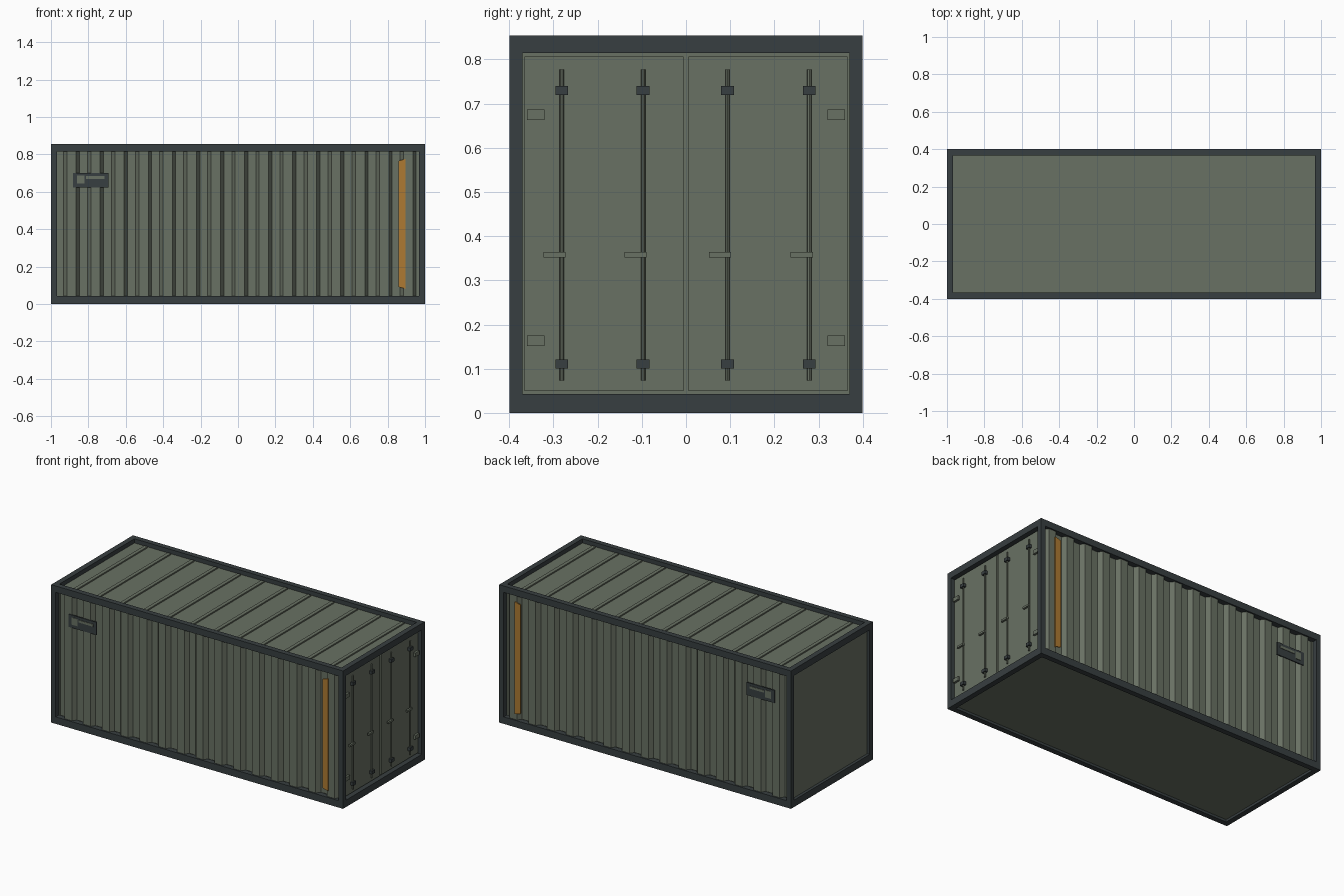
import bpy, bmesh, math
from mathutils import Vector

if "Cube" in bpy.data.objects:
    bpy.data.objects.remove(bpy.data.objects["Cube"])

H = 0.854            # overall height
ZB, ZT = 0.043, 0.814  # opening between bottom and top rails


def material(name, col):
    m = bpy.data.materials.new(name)
    m.diffuse_color = (*col, 1)
    m.use_nodes = True
    m.node_tree.nodes["Principled BSDF"].inputs["Base Color"].default_value = m.diffuse_color
    return m


GREEN = material("grey_green_paint", (0.140, 0.164, 0.125))
DARK = material("dark_steel", (0.039, 0.049, 0.052))
ORANGE = material("orange_marking", (0.42, 0.195, 0.032))


def finish(bm, name, mat):
    me = bpy.data.meshes.new(name)
    bm.to_mesh(me)
    bm.free()
    me.materials.append(mat)
    ob = bpy.data.objects.new(name, me)
    bpy.context.collection.objects.link(ob)
    return ob


def box(name, x, y, z, mat):
    """Box from (low, high) ranges on each axis."""
    bm = bmesh.new()
    bmesh.ops.create_cube(bm, size=1)
    for v in bm.verts:
        v.co = Vector([(r[0] + r[1]) / 2 + c * abs(r[1] - r[0])
                       for r, c in zip((x, y, z), v.co)])
    return finish(bm, name, mat)


def side(s, a, b):
    """Range a..b mirrored to the side s."""
    return tuple(sorted((s * a, s * b)))


# Frame: corner posts, long rails and end rails
for sx in (-1, 1):
    for sy in (-1, 1):
        box("corner_post", side(sx, 0.969, 1), side(sy, 0.37, 0.4), (ZB, ZT), DARK)
for z, n in (((0, ZB), "bottom"), ((ZT, H), "top")):
    for s in (-1, 1):
        box(n + "_side_rail", (-1, 1), side(s, 0.367, 0.4), z, DARK)
        box(n + "_end_rail", side(s, 0.967, 1), (-0.367, 0.367), z, DARK)

# Floor, roof with ribs, plain end wall
box("floor", (-0.967, 0.967), (-0.367, 0.367), (0.015, 0.035), GREEN)
box("roof", (-0.967, 0.967), (-0.367, 0.367), (0.815, 0.828), GREEN)
for i in range(12):
    x = -0.88 + 0.16 * i
    box("roof_rib", (x - 0.011, x + 0.011), (-0.357, 0.357), (0.826, 0.836), GREEN)
box("end_wall", (-0.982, -0.96), (-0.37, 0.37), (ZB, ZT), GREEN)


# Corrugated side walls: a trapezoid wave extruded upwards
def corrugated_wall(s):
    y_in, y_out = 0.366, 0.391
    pts = [(-0.97, y_in)]
    for i in range(15):
        x = -0.9645 + 0.1286 * i
        pts += [(x + 0.031, y_in), (x + 0.049, y_out),
                (x + 0.099, y_out), (x + 0.117, y_in)]
    pts.append((0.97, y_in))
    bm = bmesh.new()
    low = [bm.verts.new((x, s * y, ZB)) for x, y in pts]
    top = [bm.verts.new((x, s * y, ZT)) for x, y in pts]
    for i in range(len(pts) - 1):
        f = [low[i], low[i + 1], top[i + 1], top[i]]
        bm.faces.new(f if s < 0 else f[::-1])
    finish(bm, "corrugated_side_wall", GREEN)


# Orange marker strip with slanted ends
def marker_strip(s):
    bm = bmesh.new()
    bmesh.ops.create_cube(bm, size=1)
    for v in bm.verts:
        right, up = v.co.x > 0, v.co.z > 0
        v.co = (0.895 if right else 0.857,
                s * 0.3945 + v.co.y * 0.007,
                (0.775 if right else 0.765) if up else (0.081 if right else 0.091))
    finish(bm, "marker_strip", ORANGE)


for s in (-1, 1):
    corrugated_wall(s)
    marker_strip(s)
    # Information plate with raised details
    box("side_plate", (-0.883, -0.693), side(s, 0.389, 0.396), (0.622, 0.701), DARK)
    box("plate_square", (-0.861, -0.822), side(s, 0.395, 0.399), (0.643, 0.688), GREEN)
    box("plate_bar", (-0.813, -0.713), side(s, 0.395, 0.399), (0.669, 0.684), GREEN)

# Doors on the +x end
box("door_backing", (0.955, 0.969), (-0.37, 0.37), (ZB, ZT), GREEN)
for s in (-1, 1):
    box("door_panel", (0.965, 0.978), side(s, 0.006, 0.366), (0.05, 0.807), GREEN)
    for z in (0.163, 0.675):
        box("door_hinge", (0.976, 0.991), side(s, 0.32, 0.36), (z - 0.012, z + 0.012), GREEN)

# Locking rods with brackets and handles
for y in (-0.281, -0.097, 0.094, 0.279):
    bm = bmesh.new()
    bmesh.ops.create_cone(bm, cap_ends=True, segments=8, radius1=0.005,
                          radius2=0.005, depth=0.704)
    bmesh.ops.translate(bm, verts=bm.verts, vec=(0.985, y, 0.425))
    finish(bm, "locking_rod", GREEN)
    for z in (0.111, 0.73):
        box("rod_bracket", (0.976, 0.996), (y - 0.0145, y + 0.0145),
            (z - 0.01, z + 0.01), DARK)
    box("rod_handle", (0.984, 0.996), (y - 0.042, y + 0.008), (0.352, 0.364), GREEN)
